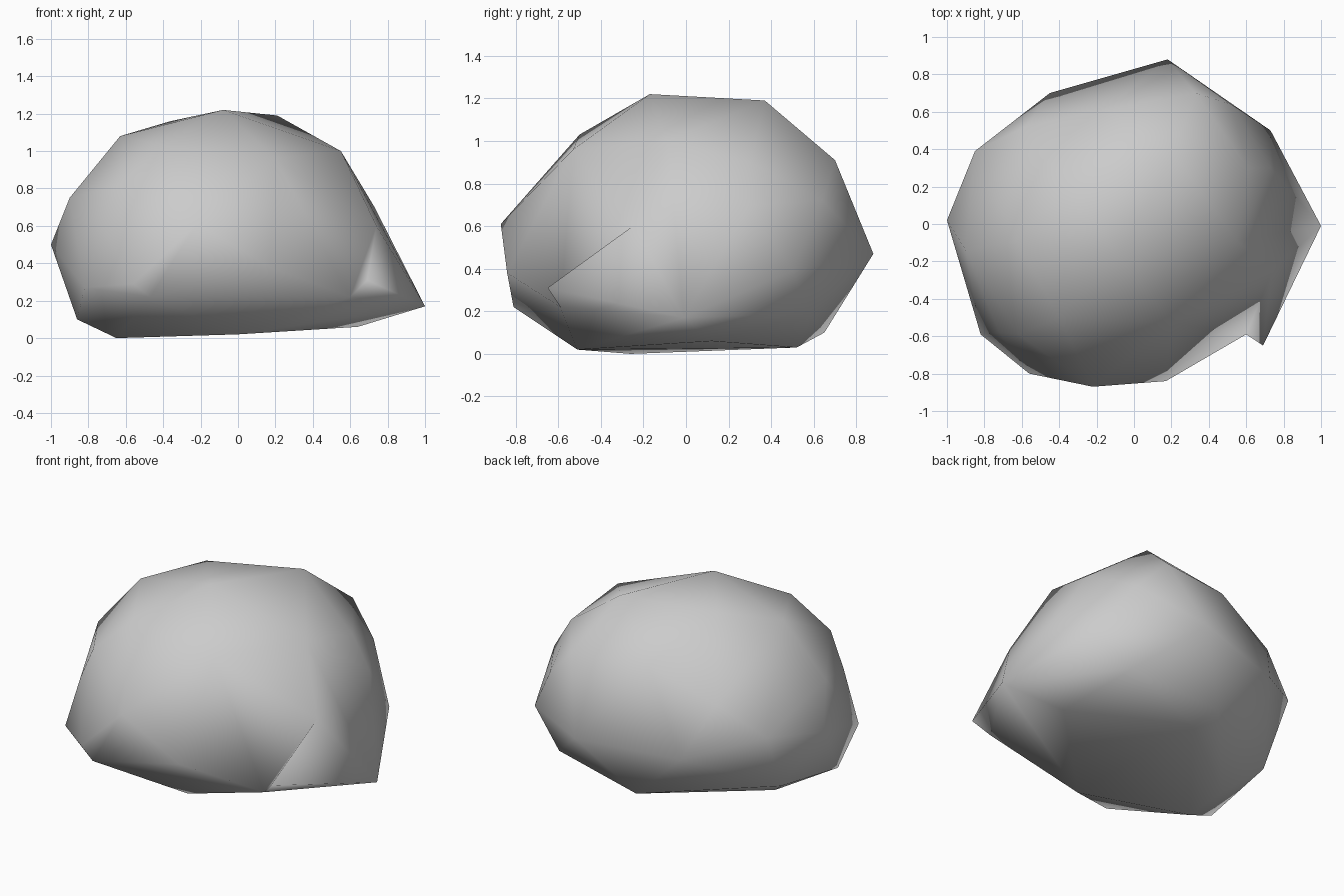
import bpy
import bmesh
from mathutils import Vector

default_cube = bpy.data.objects.get("Cube")
if default_cube:
    bpy.data.objects.remove(default_cube, do_unlink=True)


def make_material(name, colour):
    material = bpy.data.materials.new(name)
    material.use_nodes = True
    material.diffuse_color = colour
    shader = next(node for node in material.node_tree.nodes if node.type == "BSDF_PRINCIPLED")
    shader.inputs["Base Color"].default_value = colour
    return material


def build_boulder(name, corner_groups, spur_base, spur_tip, material):
    """Wrap a hull around the chiselled corners, raise a spur, and smooth it."""
    mesh_builder = bmesh.new()
    for group in corner_groups:
        for corner in group:
            mesh_builder.verts.new(corner)
    hull = bmesh.ops.convex_hull(mesh_builder, input=list(mesh_builder.verts))
    bmesh.ops.delete(mesh_builder, geom=hull["geom_interior"], context="VERTS")
    bmesh.ops.triangulate(mesh_builder, faces=list(mesh_builder.faces))
    bmesh.ops.recalc_face_normals(mesh_builder, faces=list(mesh_builder.faces))

    # Spur: one facet is split at its middle and drawn out to a point
    middle = sum((Vector(corner) for corner in spur_base), Vector()) / len(spur_base)
    facet = min(mesh_builder.faces, key=lambda face: (face.calc_center_median() - middle).length)
    poked = bmesh.ops.poke(mesh_builder, faces=[facet])
    poked["verts"][0].co = Vector(spur_tip)

    for face in mesh_builder.faces:
        face.smooth = True
    mesh = bpy.data.meshes.new(name)
    mesh_builder.to_mesh(mesh)
    mesh_builder.free()
    mesh.materials.append(material)
    boulder = bpy.data.objects.new(name, mesh)
    bpy.context.collection.objects.link(boulder)
    return boulder


# Rounded top
crown = [
    (-.08, -.17, 1.22), (.21, .37, 1.19), (-.36, .19, 1.16),
    (-.63, -.09, 1.08), (-.4, -.5, 1.03), (.55, -.09, 1),
]

# Upper slopes
shoulder = [
    (.33, .7, .91), (-.16, .61, .93), (.61, .3, .9), (.2, -.53, .96),
    (-.62, -.59, .82), (.52, .64, .72), (-.9, -.14, .75), (-.58, .52, .75),
    (.73, .3, .7),
]

# Widest belt
girdle = [
    (-.22, -.87, .61), (-.72, -.58, .6), (-1, .02, .5), (-.85, .39, .56),
    (.18, .88, .47), (-.45, .7, .43), (.17, -.84, .38), (.73, .5, .39),
    (-.82, -.59, .27), (-.56, -.8, .29), (-.47, -.81, .22),
]

# Tapered underside
base = [
    (.5, .58, .19), (-.82, .2, .17), (-.86, -.32, .1), (-.1, .65, .1),
    (.64, .12, .06), (-.65, .02, .03), (-.01, .52, .03), (0, -.51, .02),
    (-.65, -.26, 0),
]

# Sloping side facet that carries the spur: top, outer and front corners
ledge = [(.74, -.25, .6), (1, -.01, .17), (.6, -.59, .22)]

stone_grey = make_material("stone grey", (.6, .6, .6, 1))
build_boulder(
    "boulder",
    [crown, shoulder, girdle, base, ledge],
    ledge,
    (.69, -.65, .31),
    stone_grey,
)
